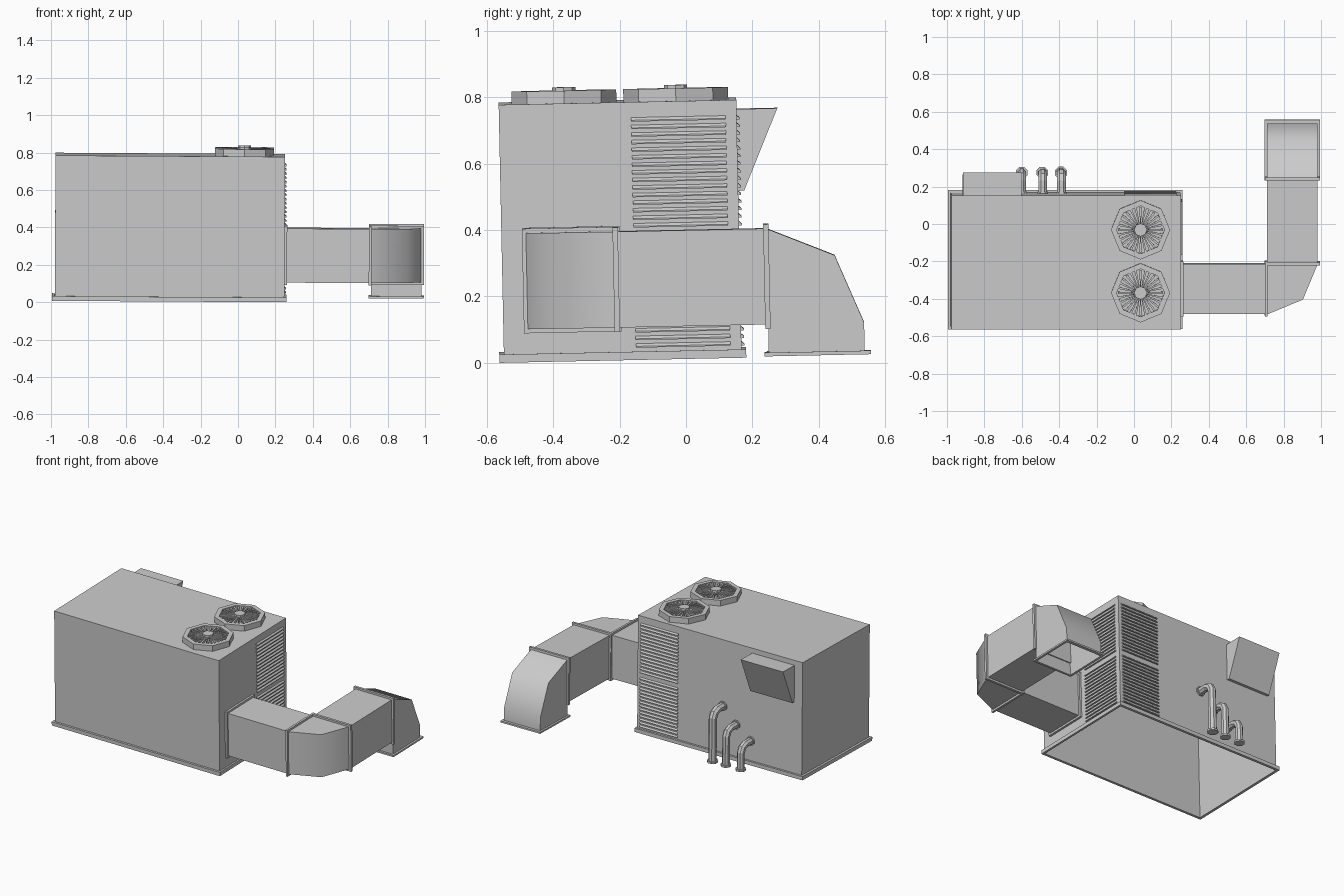
import bpy, bmesh
from math import sin, cos, pi, radians
from mathutils import Matrix, Vector

if "Cube" in bpy.data.objects:
    bpy.data.objects.remove(bpy.data.objects["Cube"])

parts = []
ORDER = {'X': lambda u, v, w: (w, u, v),
         'Y': lambda u, v, w: (u, w, v),
         'Z': lambda u, v, w: (u, v, w)}


def prism(bm, pts, axis, a, b, skip=()):
    """Extrude a 2D outline along an axis; skip can hold side indices, 'a' or 'b'."""
    f = ORDER[axis]
    lo = [bm.verts.new(f(u, v, a)) for u, v in pts]
    hi = [bm.verts.new(f(u, v, b)) for u, v in pts]
    n = len(pts)
    if 'a' not in skip:
        bm.faces.new(lo[::-1])
    if 'b' not in skip:
        bm.faces.new(hi)
    for i in range(n):
        if i not in skip:
            j = (i + 1) % n
            bm.faces.new((lo[i], lo[j], hi[j], hi[i]))


def finish(name, bm, smooth=None):
    bmesh.ops.recalc_face_normals(bm, faces=bm.faces[:])
    me = bpy.data.meshes.new(name)
    bm.to_mesh(me)
    bm.free()
    if smooth:
        me.shade_smooth()
        me.set_sharp_from_angle(angle=radians(smooth))
    ob = bpy.data.objects.new(name, me)
    bpy.context.collection.objects.link(ob)
    parts.append(ob)
    return ob


def solid(name, pts, axis, a, b, skip=(), smooth=None):
    bm = bmesh.new()
    prism(bm, pts, axis, a, b, skip)
    return finish(name, bm, smooth)


def rect(x0, x1, y0, y1):
    return [(x0, y0), (x1, y0), (x1, y1), (x0, y1)]


def poly(cx, cy, r, n=8, off=0.0):
    return [(cx + r * cos(2 * pi * i / n + off), cy + r * sin(2 * pi * i / n + off))
            for i in range(n)]


def ring(name, outer, inner, z0, z1):
    """Hollow frame between two matching outlines."""
    bm = bmesh.new()
    loops = [[bm.verts.new((x, y, z)) for x, y in p]
             for p, z in ((outer, z0), (outer, z1), (inner, z1), (inner, z0))]
    n = len(outer)
    for k in range(4):
        p, q = loops[k], loops[(k + 1) % 4]
        for i in range(n):
            j = (i + 1) % n
            bm.faces.new((p[i], p[j], q[j], q[i]))
    return finish(name, bm)


# Cabinet shell, open underneath, with a foot flange
X0, X1, Y0, Y1, TOP = -0.98, 0.247, -0.548, 0.168, 0.79
solid("cabinet", rect(X0, X1, Y0, Y1), 'Z', 0.014, TOP, skip=('a',))
ring("cabinet_base", rect(-0.995, 0.258, -0.562, 0.182),
     rect(X0 + 0.003, X1 - 0.003, Y0 + 0.003, Y1 - 0.003), 0.013, 0.038)

# Louvre panels on the right and back, an upper and a lower bank on each
PITCH = 0.0228
for name, axis, wall, a, b in (("right_louvres", 'X', X1, -0.15, 0.135),
                               ("back_louvres", 'Y', Y1, -0.055, 0.225)):
    bm = bmesh.new()
    for bank in (0.05, 0.412):
        for i in range(15):
            z = bank + i * PITCH
            # sloped slat: section across the wall, run along it
            sec = [(wall - 0.003, z), (wall + 0.009, z), (wall + 0.009, z + 0.004),
                   (wall - 0.003, z + 0.015)]
            if axis == 'Y':
                prism(bm, [(d, h) for d, h in sec], 'X', a, b)
            else:
                prism(bm, [(d, h) for d, h in sec], 'Y', a, b)
    finish(name, bm)

# Two octagonal roof fans
for k, cy in enumerate((-0.014, -0.351)):
    cx, tag = 0.03, str(k + 1)
    ring("fan_housing_" + tag, poly(cx, cy, 0.158), poly(cx, cy, 0.128), TOP - 0.005, 0.828)
    bm = bmesh.new()
    for i in range(28):
        t = 2 * pi * i / 28
        c, s = cos(t), sin(t)
        fin = [(0.03, -0.0025), (0.121, -0.006), (0.121, 0.006), (0.03, 0.0025)]
        prism(bm, [(cx + r * c - w * s, cy + r * s + w * c) for r, w in fin], 'Z', 0.806, 0.824)
    finish("fan_grille_" + tag, bm)
    solid("fan_hub_" + tag, poly(cx, cy, 0.035), 'Z', TOP - 0.005, 0.838)

# Rain hood on the back
solid("intake_hood", [(0.16, 0.757), (0.291, 0.757), (0.186, 0.511), (0.16, 0.511)],
      'X', -0.92, -0.605)

# Three bent pipes with collars
for k, (x, h, r) in enumerate(((-0.39, 0.375, 0.026), (-0.49, 0.275, 0.024), (-0.60, 0.195, 0.024))):
    tag, yc, zc = str(k + 1), 0.275, h - r
    path = [(yc, 0.015), (yc, zc - 0.045), (yc - 0.014, zc - 0.014), (yc - 0.045, zc), (0.16, zc)]
    dirs = [(0, 1), (-0.383, 0.924), (-0.707, 0.707), (-0.924, 0.383), (-1, 0)]
    bm = bmesh.new()
    loops = []
    for (y, z), (dy, dz) in zip(path, dirs):
        loops.append([bm.verts.new((x + u, y + v * dz, z - v * dy))
                      for u, v in poly(0, 0, r, 8, pi / 8)])
    for p, q in zip(loops, loops[1:]):
        for i in range(8):
            j = (i + 1) % 8
            bm.faces.new((p[i], p[j], q[j], q[i]))
    bm.faces.new(loops[0])
    bm.faces.new(loops[-1])
    finish("pipe_" + tag, bm)
    solid("pipe_foot_" + tag, poly(x, yc, r + 0.009, 8, pi / 8), 'Z', 0.013, 0.026)
    solid("pipe_wall_collar_" + tag, poly(x, zc, r + 0.006, 8, pi / 8), 'Y', 0.16, 0.178)

# Duct runs: out from the cabinet, a flat bend, back along y, then down to the floor
ZL, ZH = 0.116, 0.405            # duct height
DY0, DY1 = -0.473, -0.205        # first run
DX0, DX1 = 0.71, 0.98            # second run
YE = 0.25                        # end of second run
solid("duct_side_run", rect(DY0, DY1, ZL, ZH), 'X', X1 - 0.01, DX0)
solid("duct_back_run", rect(DX0, DX1, ZL, ZH), 'Y', DY1, YE)


def bend(cx, cy, r, a0, a1):
    return [(cx, cy)] + [(cx + r * cos(a), cy + r * sin(a)) for a in (a0, (a0 + a1) / 2, a1)]


solid("duct_flat_bend", bend(DX0, DY1, DX1 - DX0, -pi / 2, 0), 'Z', ZL, ZH, smooth=50)
down = bend(YE, ZL, ZH - ZL, pi / 2, 0)[1:]
solid("duct_down_bend", down + [(YE + ZH - ZL, 0.022), (YE, 0.022)], 'X', DX0, DX1,
      skip=(3,), smooth=50)

# Duct flanges
E = 0.013
solid("flange_cabinet", rect(DY0 - E, DY1 + E, ZL - E, ZH + E), 'X', X1 - 0.005, 0.261)
solid("flange_bend_start", rect(DY0 - E, DY1 + E, ZL - E, ZH + E), 'X', 0.698, 0.712)
solid("flange_bend_end", rect(DX0 - E, DX1 + E, ZL - E, ZH + E), 'Y', DY1 - 0.008, DY1 + 0.008)
solid("flange_down_bend", rect(DX0 - E, DX1 + E, ZL - E, ZH + E), 'Y', YE - 0.009, YE + 0.007)
ring("flange_outlet", rect(DX0 - E, DX1 + E, YE - E, YE + ZH - ZL + E + 0.006),
     rect(DX0 + 0.002, DX1 - 0.002, YE + 0.002, YE + ZH - ZL - 0.002), 0.02, 0.031)

# The whole unit sits slightly tilted
tilt = Matrix.Rotation(0.021, 4, 'X') @ Matrix.Rotation(0.006, 4, 'Y')
for ob in parts:
    ob.data.transform(tilt)
